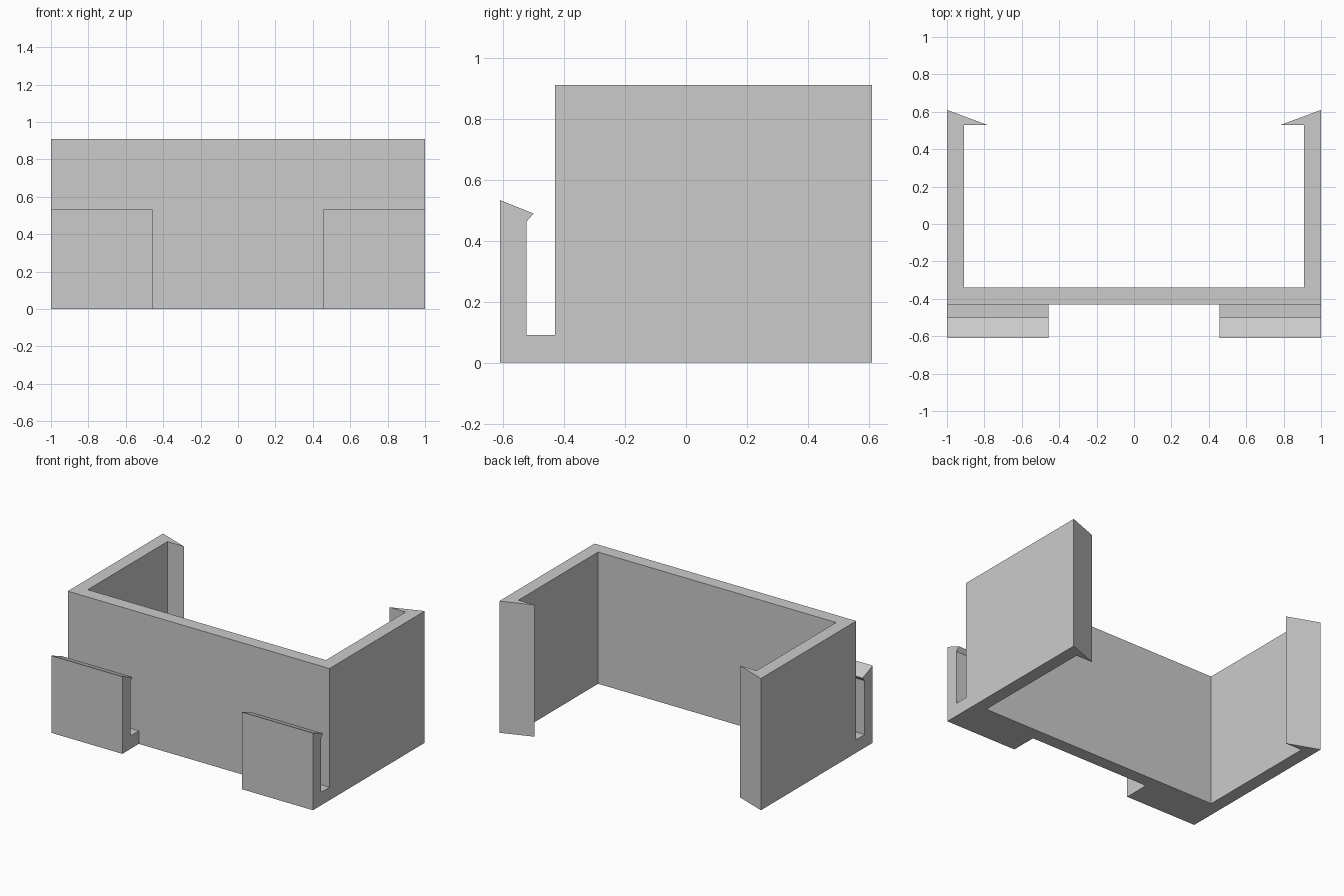
import bpy
import bmesh
from mathutils import Vector

cube = bpy.data.objects.get("Cube")
if cube:
    bpy.data.objects.remove(cube, do_unlink=True)

grey = bpy.data.materials.new("plain grey")
grey.use_nodes = True
colour = (0.6, 0.6, 0.6, 1)
grey.diffuse_color = colour
grey.node_tree.nodes["Principled BSDF"].inputs["Base Color"].default_value = colour

HEIGHT = 0.91
WALL = 0.09


def extrude_profile(name, points, direction):
    """Fill a closed outline and extrude it into a solid."""
    bm = bmesh.new()
    face = bm.faces.new([bm.verts.new(p) for p in points])
    result = bmesh.ops.extrude_face_region(bm, geom=[face], use_keep_orig=True)
    moved = [v for v in result["geom"] if isinstance(v, bmesh.types.BMVert)]
    bmesh.ops.translate(bm, verts=moved, vec=Vector(direction))
    bmesh.ops.recalc_face_normals(bm, faces=bm.faces)
    mesh = bpy.data.meshes.new(name)
    bm.to_mesh(mesh)
    bm.free()
    mesh.materials.append(grey)
    obj = bpy.data.objects.new(name, mesh)
    bpy.context.collection.objects.link(obj)
    return obj


# U-shaped bracket with snap barbs on the rear ends of its side walls
half = [(1, -0.43), (1, 0.61), (0.785, 0.53), (1 - WALL, 0.53), (1 - WALL, -0.34)]
outline = half + [(-x, y) for x, y in reversed(half)]
extrude_profile("bracket_body", [(x, y, 0) for x, y in outline], (0, 0, HEIGHT))

# Upturned front clips with a barbed lip, one at each side
clip = [(-0.43, 0), (-0.61, 0), (-0.61, 0.533), (-0.5, 0.489),
        (-0.523, 0.462), (-0.523, WALL), (-0.43, WALL)]
clips = extrude_profile("front_clips", [(0.457, y, z) for y, z in clip], (0.543, 0, 0))
mirror = clips.modifiers.new("Mirror", 'MIRROR')
mirror.use_mirror_merge = False
